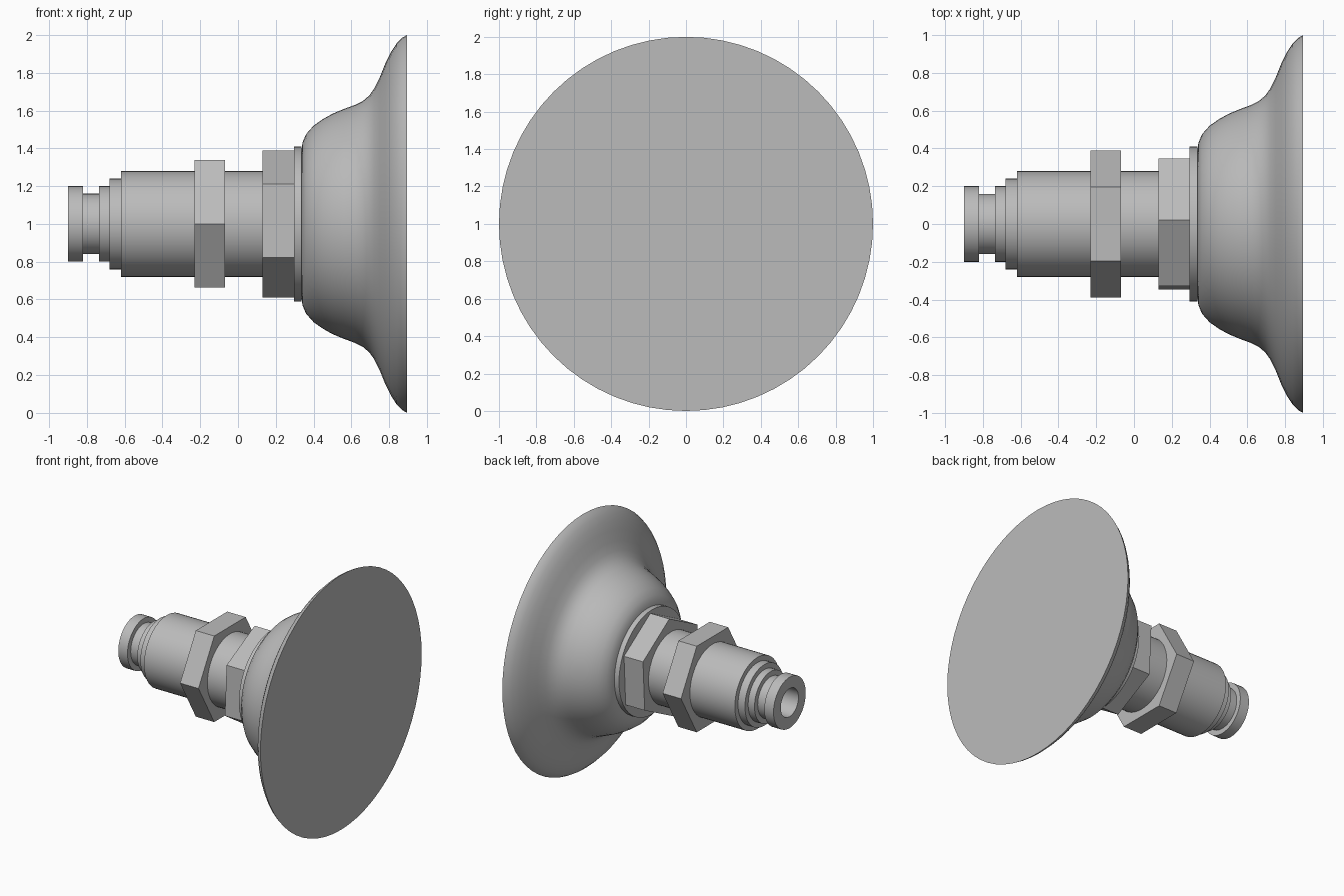
import bpy, math
from mathutils import Matrix

cube = bpy.data.objects.get("Cube")
if cube:
    bpy.data.objects.remove(cube, do_unlink=True)

# One plain grey for everything
grey = bpy.data.materials.new("plain_grey")
grey.use_nodes = True
colour = (0.5, 0.5, 0.5, 1)
grey.diffuse_color = colour
grey.node_tree.nodes["Principled BSDF"].inputs["Base Color"].default_value = colour

AXIS_Z = 1.0


def lathe(name, profile, sides, turn=0.0, smooth=True):
    """Spin (x, radius) points around the horizontal axis; radius 0 closes an end."""
    verts, faces, rings = [], [], []
    for x, r in profile:
        start = len(verts)
        count = sides if r > 0 else 1
        for i in range(count):
            a = turn + math.tau * i / sides
            verts.append((x, r * math.cos(a), AXIS_Z + r * math.sin(a)))
        rings.append([start + i % count for i in range(sides)])
    for a, b in zip(rings, rings[1:]):
        for i in range(sides):
            j = (i + 1) % sides
            quad = [a[i], b[i], b[j], a[j]]
            faces.append(list(dict.fromkeys(quad)))
    mesh = bpy.data.meshes.new(name)
    mesh.from_pydata(verts, [], faces)
    mesh.materials.append(grey)
    obj = bpy.data.objects.new(name, mesh)
    bpy.context.collection.objects.link(obj)
    # Orient the faces outward
    import bmesh
    bm = bmesh.new()
    bm.from_mesh(mesh)
    bmesh.ops.recalc_face_normals(bm, faces=bm.faces)
    bm.to_mesh(mesh)
    bm.free()
    if smooth:
        bpy.ops.object.select_all(action="DESELECT")
        obj.select_set(True)
        bpy.context.view_layer.objects.active = obj
        bpy.ops.object.shade_smooth_by_angle(angle=math.radians(35))
    return obj


def disc(name, x0, x1, radius, sides, turn=0.0, smooth=True):
    return lathe(name, [(x0, 0), (x0, radius), (x1, radius), (x1, 0)], sides, turn, smooth)


# Stepped hose fitting with a blind bore, running into the threaded body
lathe("stepped_body", [
    (-0.55, 0), (-0.55, 0.11), (-0.9, 0.11), (-0.9, 0.2), (-0.82, 0.2),
    (-0.82, 0.16), (-0.735, 0.16), (-0.735, 0.2), (-0.68, 0.2),
    (-0.68, 0.24), (-0.62, 0.24), (-0.62, 0.28), (0.15, 0.28), (0.15, 0)], 48)

# Two hexagonal nuts, the second turned slightly out of line
disc("lock_nut", -0.23, -0.07, 0.39, 6, 0, False)
disc("base_nut", 0.13, 0.3, 0.39, 6, math.radians(27), False)
disc("washer", 0.295, 0.335, 0.41, 48)

# Flared suction cup with a flat closed mouth
lathe("suction_cup", [
    (0.335, 0), (0.335, 0.38), (0.341, 0.43), (0.36, 0.475), (0.4, 0.52),
    (0.45, 0.555), (0.5, 0.583), (0.56, 0.608), (0.62, 0.63), (0.66, 0.65),
    (0.695, 0.68), (0.72, 0.715), (0.75, 0.775), (0.78, 0.85), (0.81, 0.91),
    (0.84, 0.956), (0.87, 0.986), (0.895, 1.0), (0.895, 0)], 64)
